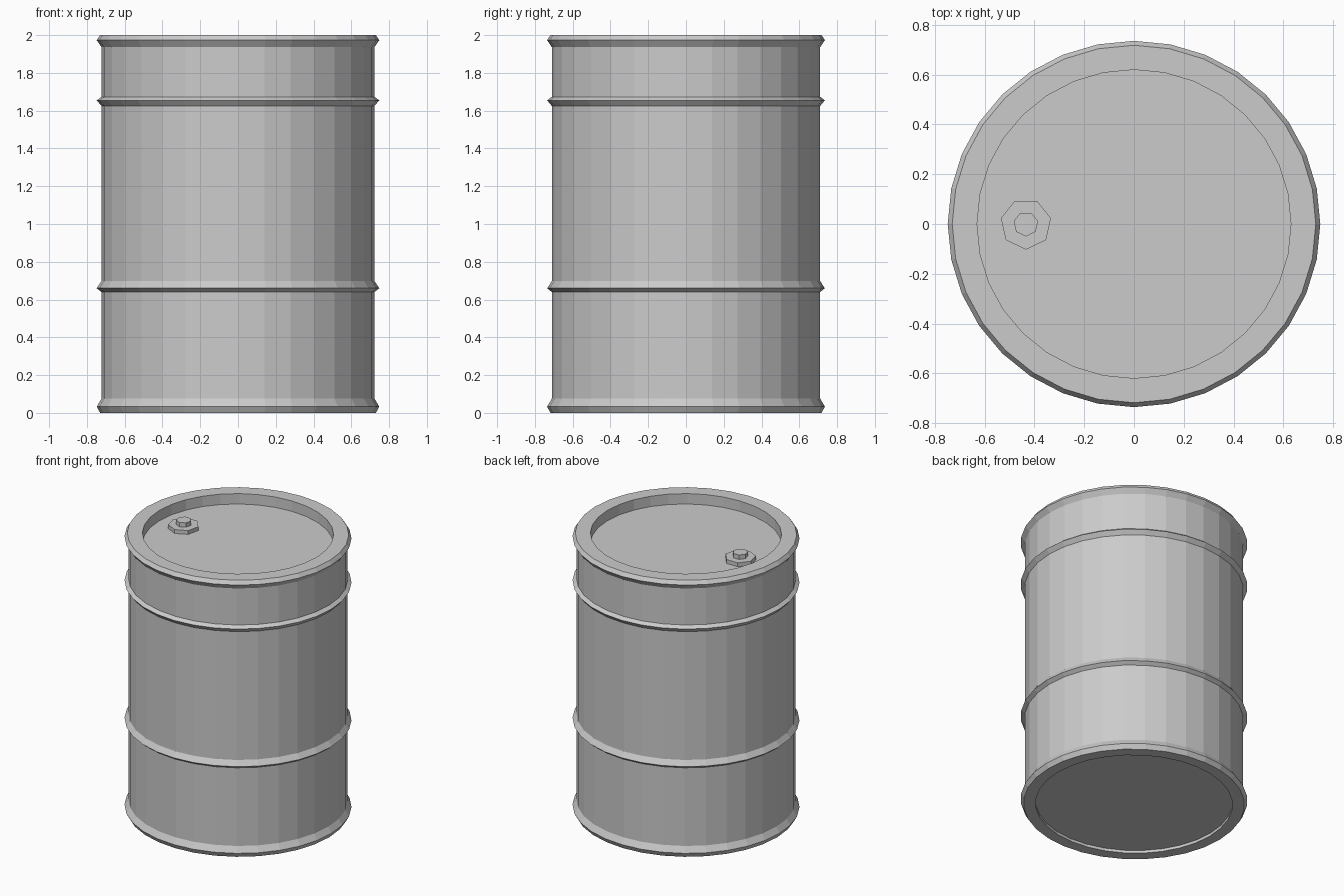
import bpy, bmesh
from math import sin, cos, pi

if "Cube" in bpy.data.objects:
    bpy.data.objects.remove(bpy.data.objects["Cube"])

SIDES = 32
Y_SCALE = 0.983


def lathe(name, profile, sides, y_scale=1.0, centre=(0, 0), start=0.0):
    """Turn (radius, z) points round z and close both ends with a flat face."""
    bm = bmesh.new()
    rings = []
    for r, z in profile:
        angles = [start + 2 * pi * i / sides for i in range(sides)]
        rings.append([bm.verts.new((centre[0] + r * cos(a),
                                    centre[1] + r * y_scale * sin(a), z))
                      for a in angles])
    for low, high in zip(rings, rings[1:]):
        for i in range(sides):
            j = (i + 1) % sides
            bm.faces.new((low[i], low[j], high[j], high[i]))
    bm.faces.new(rings[0][::-1])
    bm.faces.new(rings[-1])
    bmesh.ops.recalc_face_normals(bm, faces=bm.faces)
    mesh = bpy.data.meshes.new(name)
    bm.to_mesh(mesh)
    bm.free()
    obj = bpy.data.objects.new(name, mesh)
    bpy.context.collection.objects.link(obj)
    return obj


# Drum shell: recessed base, bottom rim, two hoops, top rim, recessed lid
WALL, RIDGE = 0.723, 0.748
drum_profile = [
    (0.65, 0.02), (0.65, 0.0), (0.73, 0.0), (RIDGE, 0.033), (WALL, 0.075),
    (WALL, 0.64), (RIDGE, 0.66), (WALL, 0.697),
    (WALL, 1.625), (RIDGE, 1.655), (WALL, 1.673),
    (WALL, 1.937), (RIDGE, 1.973), (0.73, 2.0), (0.63, 2.0), (0.63, 1.925),
]
lathe("drum_body", drum_profile, SIDES, Y_SCALE)

# Filler plug on the lid: wide flange with a small cap, both seven sided
plug_profile = [(0.103, 1.92), (0.103, 1.953), (0.05, 1.953), (0.05, 1.985)]
lathe("filler_plug", plug_profile, 7, centre=(-0.434, 0), start=-pi / 2)
